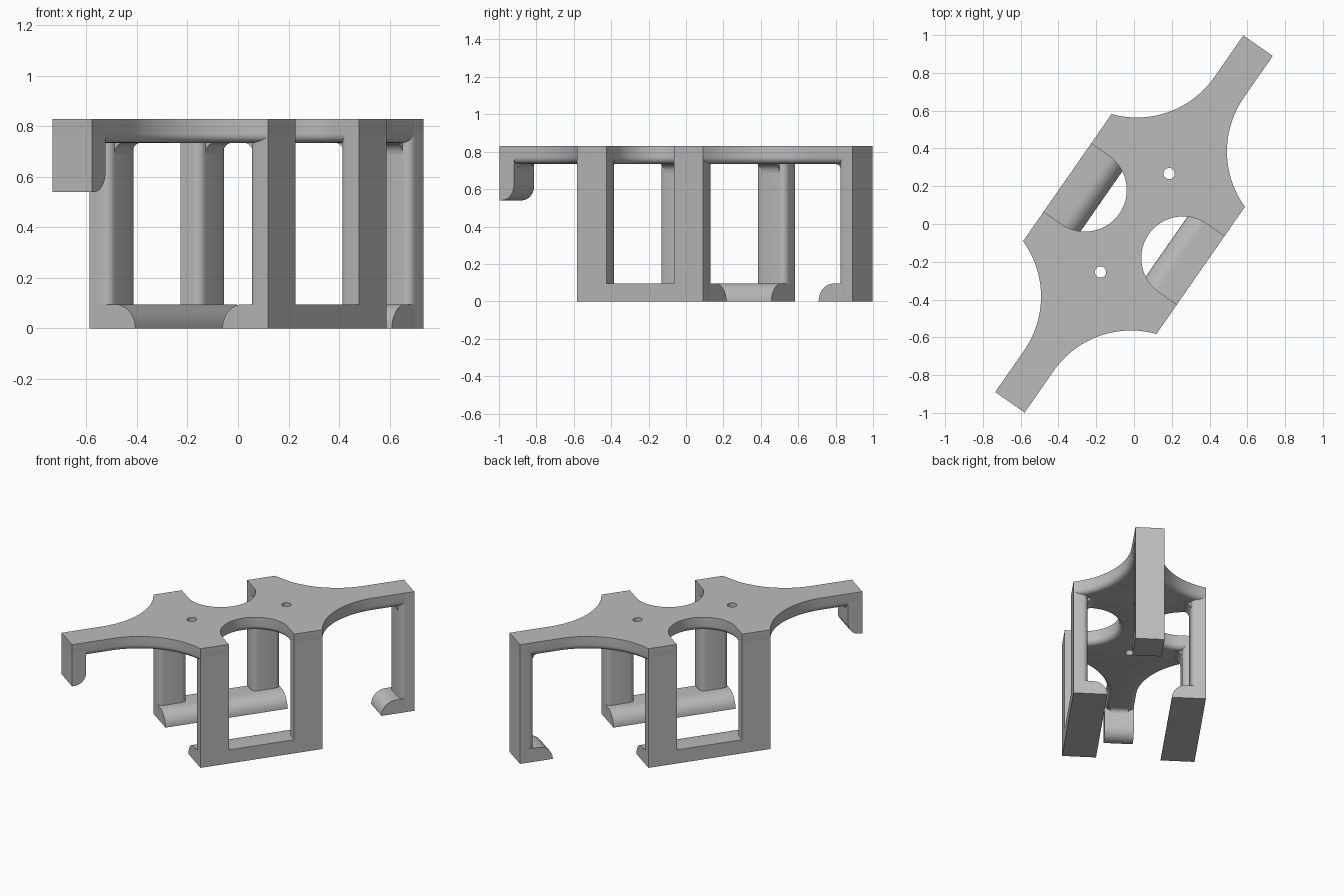
import bpy, bmesh
from math import sin, cos, asin, pi, radians
from mathutils import Vector

if "Cube" in bpy.data.objects:
    bpy.data.objects.remove(bpy.data.objects["Cube"])

grey = bpy.data.materials.new("plain_grey")
grey.use_nodes = True
grey.diffuse_color = (0.5, 0.5, 0.5, 1)
grey.node_tree.nodes["Principled BSDF"].inputs["Base Color"].default_value = (0.5, 0.5, 0.5, 1)

# Main dimensions, along the long axis (u) and across it (v)
TURN = radians(55.17)
ARM_END, ARM_W = 1.15, 0.095
BODY_U, BODY_V = 0.41, 0.43
SLOT_R = 0.22
TOP, T = 0.83, 0.095
ROUND, LIP = 0.035, 0.22


def arc(cx, cy, r, a0, a1, n=10):
    return [(cx + r * cos(a0 + (a1 - a0) * i / n), cy + r * sin(a0 + (a1 - a0) * i / n))
            for i in range(n + 1)]


def loft(name, rings):
    """Skin a stack of equal point rings and cap both ends."""
    bm = bmesh.new()
    loops = [[bm.verts.new(p) for p in ring] for ring in rings]
    n = len(loops[0])
    for a, b in zip(loops, loops[1:]):
        for i in range(n):
            j = (i + 1) % n
            bm.faces.new((a[i], a[j], b[j], b[i]))
    bm.faces.new(loops[0])
    bm.faces.new(loops[-1])
    bmesh.ops.recalc_face_normals(bm, faces=bm.faces)
    mesh = bpy.data.meshes.new(name)
    bm.to_mesh(mesh)
    bm.free()
    mesh.materials.append(grey)
    ob = bpy.data.objects.new(name, mesh)
    bpy.context.collection.objects.link(ob)
    ob.rotation_euler.z = TURN
    return ob


def smooth(ob):
    bpy.ops.object.select_all(action='DESELECT')
    ob.select_set(True)
    bpy.context.view_layer.objects.active = ob
    bpy.ops.object.shade_smooth_by_angle(angle=radians(35))


def offset(pts, d):
    """Move a counter-clockwise outline inward by d."""
    out = []
    for i, p in enumerate(pts):
        p, a, b = Vector(p), Vector(pts[i - 1]), Vector(pts[(i + 1) % len(pts)])
        e, f = (p - a).normalized(), (b - p).normalized()
        n1, n2 = Vector((-e.y, e.x)), Vector((-f.y, f.x))
        out.append(p + (n1 + n2) * d / (1 + n1.dot(n2)))
    return out


# Top plate: scooped corners, two open slots, rounded lower edge
R = 0.5
drop = BODY_V - ARM_W
cu = BODY_U + (R * R - (R - drop) ** 2) ** 0.5
quarter = [(ARM_END, ARM_W)]
quarter += arc(cu, ARM_W + R, R, -pi / 2, -pi + asin((R - drop) / R), 24)
quarter += [(SLOT_R, BODY_V)]
quarter += arc(0, ARM_W + SLOT_R, SLOT_R, 0, -pi / 2, 16)
half = quarter + [(-u, v) for u, v in reversed(quarter[:-1])]
outline = half + [(-u, -v) for u, v in half]
levels = [(ROUND * (1 - sin(a)), TOP - T + ROUND * (1 - cos(a)))
          for a in [pi / 2 * i / 6 for i in range(7)]]
rings = [[(p[0], p[1], z) for p in offset(outline, d)] for d, z in levels]
rings.append([(u, v, TOP) for u, v in outline])
plate = loft("top_plate", rings)

# Two screw holes through the plate
for i, u in enumerate((0.325, -0.31)):
    ring = arc(u, 0, 0.03, 0, 2 * pi, 24)[:-1]
    cutter = loft("hole_cutter_%d" % i, [[(x, y, z) for x, y in ring] for z in (0.6, 1)])
    cutter.hide_render = True
    mod = plate.modifiers.new("hole", 'BOOLEAN')
    mod.operation, mod.solver, mod.object = 'DIFFERENCE', 'EXACT', cutter
    smooth(plate)
    bpy.ops.object.modifier_apply(modifier=mod.name)
    bpy.data.objects.remove(cutter)
smooth(plate)


# Placement helpers: a runs along the face, d inward from it
def on_side(s):
    return lambda a, d, z: (a, s * (BODY_V - d), z)


def on_arm(s):
    return lambda a, d, z: (s * (ARM_END - d), a, z)


def profile_bar(name, place, profile, a0, a1):
    smooth(loft(name, [[place(a, d, z) for d, z in profile] for a in (a0, a1)]))


def leg(name, place, a0, a1):
    """Upright with rounded inner edges and a fillet under the plate."""
    section = [(a0, 0), (a1, 0)] + arc(a1 - ROUND, T - ROUND, ROUND, 0, pi / 2, 6)
    section += arc(a0 + ROUND, T - ROUND, ROUND, pi / 2, pi, 6)
    smooth(loft(name, [[place(a, d, z) for a, d in section] for z in (0, TOP)]))
    fillet(name + "_fillet", place, a0 + ROUND, a1 - ROUND)


def fillet(name, place, a0, a1, r=0.045):
    low = TOP - T
    pts = [(T - 0.01, low + 0.01), (T + r, low + 0.01)]
    pts += arc(T + r, low - r, r, pi / 2, pi, 6) + [(T - 0.01, low - r)]
    profile_bar(name, place, pts, a0, a1)


lip_profile = [(0, 0), (LIP, 0)] + arc(LIP - T, 0, T, 0, pi / 2)[1:] + [(0, T)]

# Side frames: two legs joined by a rounded foot bar
for side, s in (("left", -1), ("right", 1)):
    place = on_side(s)
    leg(side + "_frame_leg_a", place, -BODY_U, -SLOT_R)
    leg(side + "_frame_leg_b", place, SLOT_R, BODY_U)
    profile_bar(side + "_foot_bar", place, lip_profile, -BODY_U, BODY_U)

# Back arm: full-length leg with a foot lip
leg("back_leg", on_arm(1), -ARM_W, ARM_W)
profile_bar("back_foot_lip", on_arm(1), lip_profile, -ARM_W, ARM_W)

# Front arm: short hook rounded at its lower inner edge
low, r = 0.54, 0.08
hook = [(0, TOP), (0, low)] + arc(T - r, low + r, r, -pi / 2, 0) + [(T, TOP)]
profile_bar("front_hook", on_arm(-1), hook, -ARM_W, ARM_W)
fillet("front_hook_fillet", on_arm(-1), -ARM_W + ROUND, ARM_W - ROUND, 0.03)
